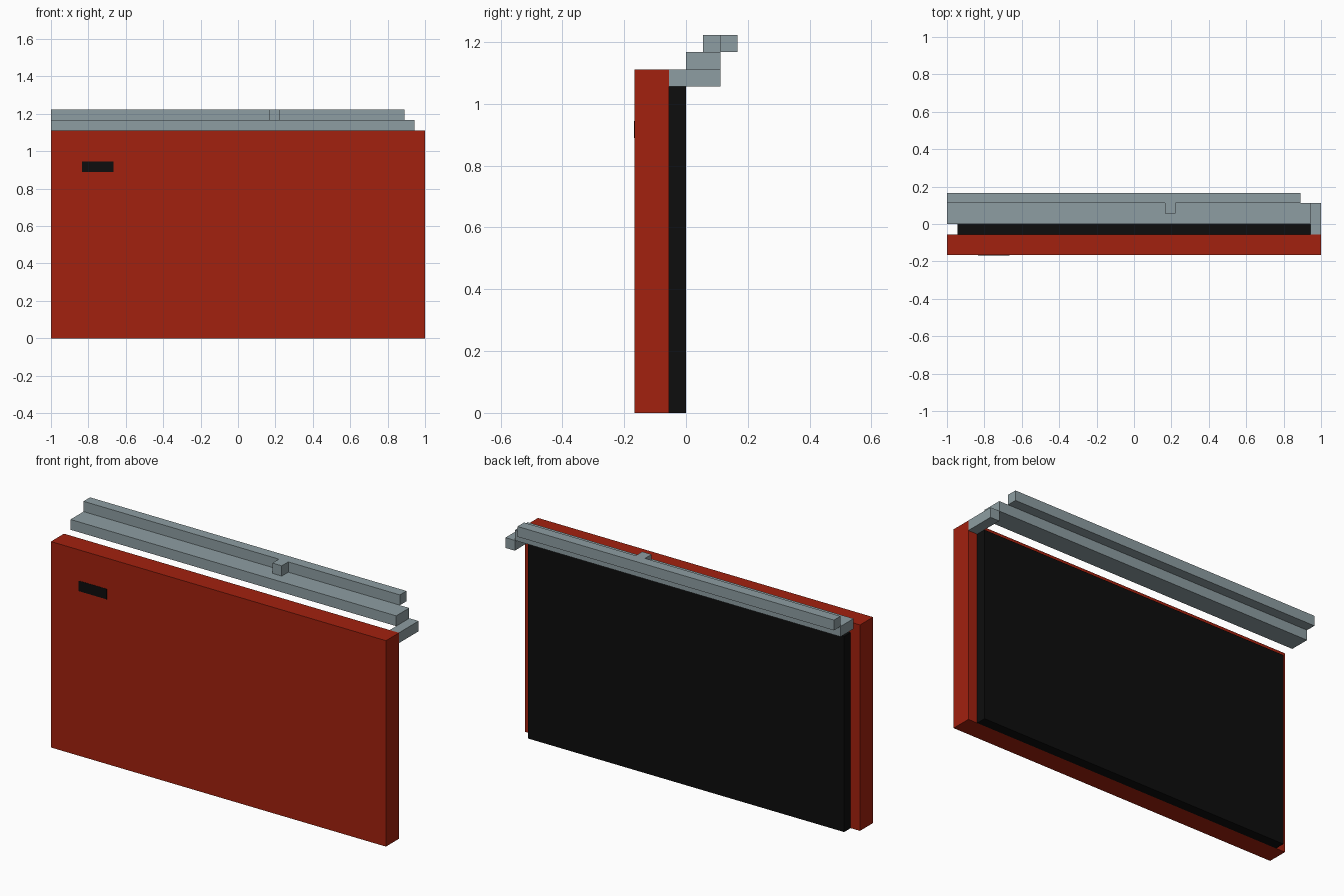
import bpy
import bmesh

if "Cube" in bpy.data.objects:
    bpy.data.objects.remove(bpy.data.objects["Cube"])

U = 1 / 18  # grid module


def material(name, color):
    m = bpy.data.materials.new(name)
    m.diffuse_color = (*color, 1)
    m.use_nodes = True
    m.node_tree.nodes["Principled BSDF"].inputs["Base Color"].default_value = m.diffuse_color
    return m


red = material("red", (0.36, 0.015, 0.0045))
black = material("black", (0.004, 0.004, 0.004))
grey = material("blue_grey", (0.27, 0.34, 0.36))


def box(name, lo, hi, mat):
    """Box between two corners given in grid modules."""
    bm = bmesh.new()
    bmesh.ops.create_cube(bm, size=1)
    for v in bm.verts:
        v.co = [(lo[i] if v.co[i] < 0 else hi[i]) * U for i in range(3)]
    mesh = bpy.data.meshes.new(name)
    bm.to_mesh(mesh)
    bm.free()
    mesh.materials.append(mat)
    obj = bpy.data.objects.new(name, mesh)
    bpy.context.collection.objects.link(obj)
    return obj


# Panel with its backing and the small dark slot on the front
box("front_panel", (-18, -3, 0), (18, -1, 20), red)
box("back_panel", (-17, -1, 0), (17, 0, 19), black)
box("front_slot", (-15, -3.03, 16), (-12, -2.99, 17), black)

# Stepped rails and end bracket along the top
box("end_bracket", (17, -1, 19), (18, 2, 20), grey)
box("lower_rail", (-18, 0, 20), (17, 2, 21), grey)
box("upper_rail", (-18, 2, 21), (16, 3, 22), grey)
box("rail_stop", (3, 1, 21), (4, 2, 22), grey)
